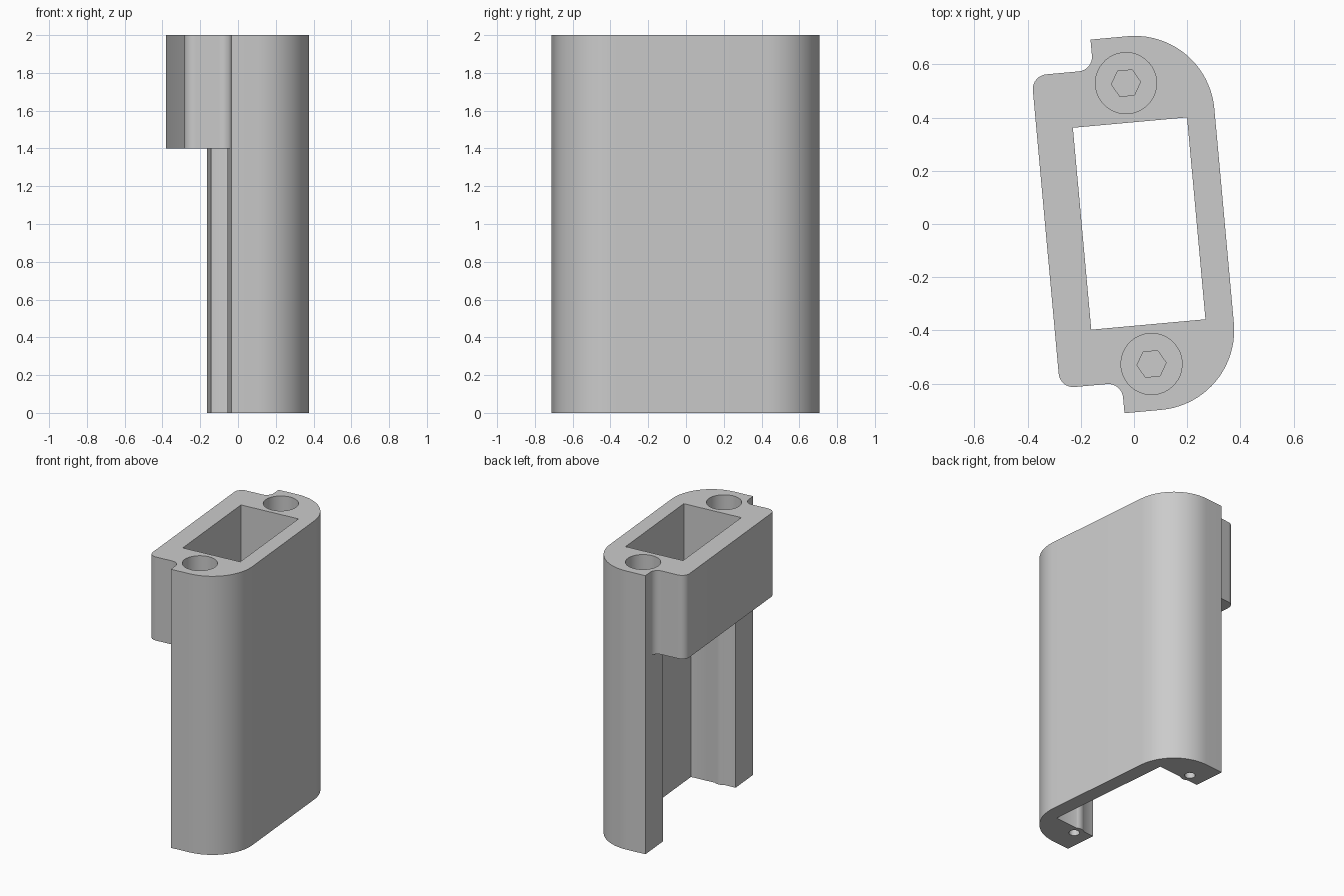
import bpy, bmesh, math
from mathutils import Matrix

if "Cube" in bpy.data.objects:
    bpy.data.objects.remove(bpy.data.objects["Cube"])

TILT = math.radians(5.2)   # whole part is turned slightly about z


def prism(name, pts, z0, z1):
    """Extrude a closed 2D outline from z0 to z1."""
    bm = bmesh.new()
    face = bm.faces.new([bm.verts.new((x, y, z0)) for x, y in pts])
    ext = bmesh.ops.extrude_face_region(bm, geom=[face])
    for v in ext["geom"]:
        if isinstance(v, bmesh.types.BMVert):
            v.co.z = z1
    bmesh.ops.recalc_face_normals(bm, faces=bm.faces)
    me = bpy.data.meshes.new(name)
    bm.to_mesh(me)
    bm.free()
    ob = bpy.data.objects.new(name, me)
    bpy.context.collection.objects.link(ob)
    return ob


def arc(cx, cy, r, a0, a1, n=12):
    return [(cx + r * math.cos(math.radians(a0 + (a1 - a0) * i / n)),
             cy + r * math.sin(math.radians(a0 + (a1 - a0) * i / n))) for i in range(n + 1)]


def circle(cx, cy, r, n=40):
    return arc(cx, cy, r, 0, 360, n)[:-1]


def rect(x0, x1, y0, y1):
    return [(x0, y0), (x1, y0), (x1, y1), (x0, y1)]


def boolean(target, tool, op="DIFFERENCE"):
    tool.hide_render = True
    m = target.modifiers.new(op.lower(), "BOOLEAN")
    m.object, m.operation, m.solver = tool, op, "EXACT"
    bpy.context.view_layer.objects.active = target
    bpy.ops.object.modifier_apply(modifier=m.name)
    bpy.data.objects.remove(tool)


# Housing outline: rounded back, stepped front block with small fillets
half = (arc(0.04, 0.405, 0.30, 0, 90, 20) + [(-0.10, 0.705)]
        + arc(-0.155, 0.645, 0.055, 0, -90, 8)
        + arc(-0.278, 0.535, 0.055, 90, 180, 8))
outline = half + [(x, -y) for x, y in reversed(half)]
housing = prism("housing", outline, 0, 2)

# Front block only exists at the top; below it the channel is open and wider
boolean(housing, prism("front_cut", rect(-0.5, -0.10, -0.8, 0.8), -0.1, 1.4))
boolean(housing, prism("channel_cut", rect(-0.2, 0.235, -0.475, 0.475), -0.1, 1.4))
boolean(housing, prism("window_cut", rect(-0.196, 0.235, -0.381, 0.381), 1.3, 2.1))

for s in (1, -1):
    c = (0.018, 0.53 * s)
    # Screw rod showing through the leg's inner face
    boolean(housing, prism("rod", circle(*c, 0.066), 0, 1.45), "UNION")
    # Counterbore with hexagonal socket at the top, small blind hole below
    boolean(housing, prism("counterbore_cut", circle(*c, 0.115), 1.84, 2.1))
    boolean(housing, prism("socket_cut", circle(*c, 0.055, 6), 1.74, 1.9))
    boolean(housing, prism("rod_hole_cut", circle(*c, 0.035, 24), -0.1, 0.06))

housing.data.transform(Matrix.Rotation(TILT, 4, "Z"))
bpy.ops.object.select_all(action="DESELECT")
housing.select_set(True)
bpy.context.view_layer.objects.active = housing
bpy.ops.object.shade_smooth_by_angle(angle=math.radians(35))
